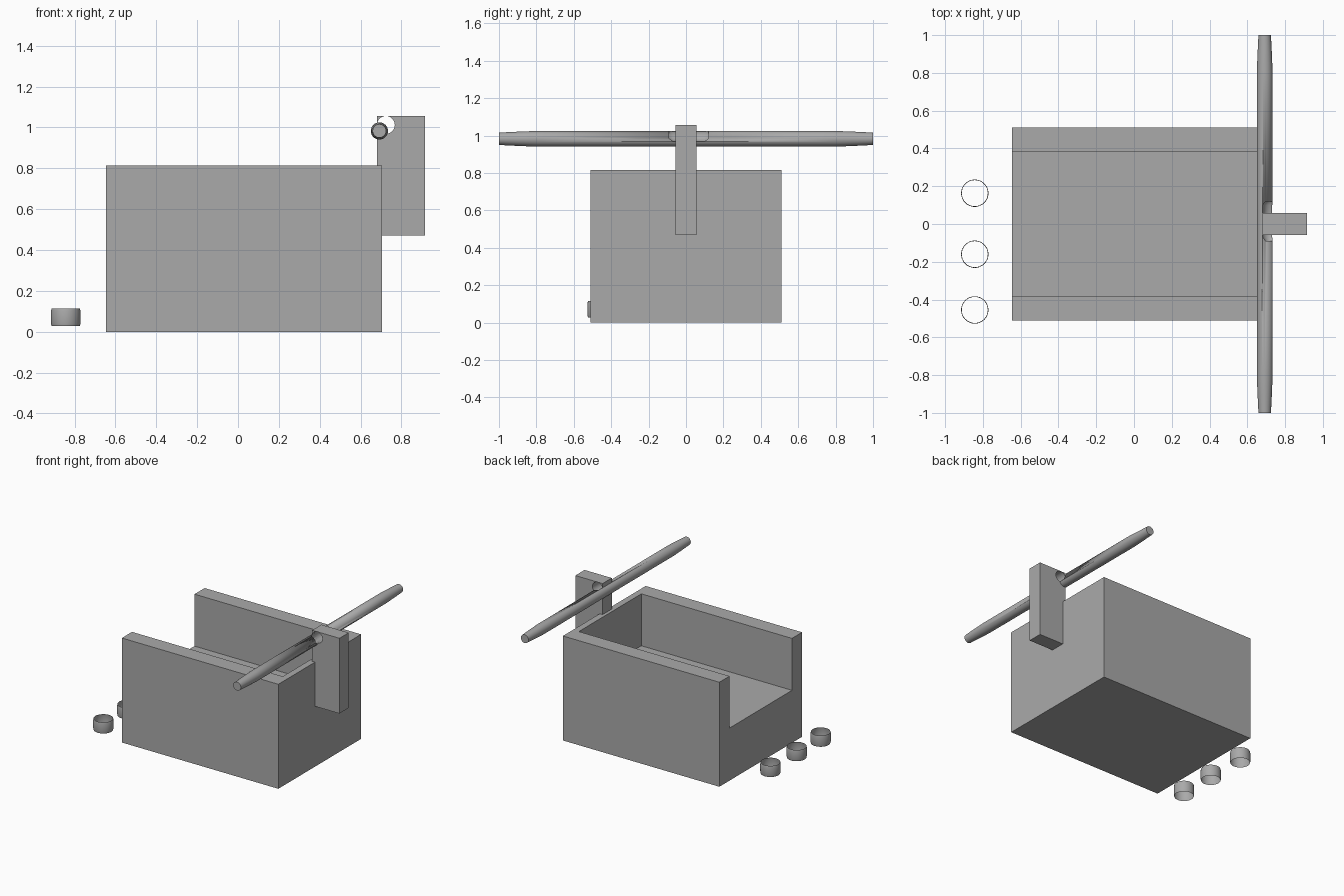
import bpy, bmesh, math

if "Cube" in bpy.data.objects:
    bpy.data.objects.remove(bpy.data.objects["Cube"])

grey = bpy.data.materials.new("grey")
grey.diffuse_color = (0.4, 0.4, 0.4, 1)
grey.use_nodes = True
grey.node_tree.nodes["Principled BSDF"].inputs["Base Color"].default_value = grey.diffuse_color


def finish(name, bm, smooth=False):
    mesh = bpy.data.meshes.new(name)
    bmesh.ops.recalc_face_normals(bm, faces=bm.faces)
    bm.to_mesh(mesh)
    bm.free()
    obj = bpy.data.objects.new(name, mesh)
    bpy.context.collection.objects.link(obj)
    mesh.materials.append(grey)
    if smooth:
        mesh.shade_smooth()
        mesh.set_sharp_from_angle(angle=math.radians(35))
    return obj


def box(name, lo, hi):
    bm = bmesh.new()
    bmesh.ops.create_cube(bm, size=1)
    for v in bm.verts:
        v.co = [(a + b) / 2 + c * (b - a) for a, b, c in zip(lo, hi, v.co)]
    return finish(name, bm)


def lathe(name, profile, centre, axis, sides=32, caps=True):
    """Spin (distance along axis, radius) pairs around the y or z axis."""
    bm = bmesh.new()
    rings = []
    for d, r in profile:
        ring = []
        for i in range(sides):
            a = 2 * math.pi * i / sides
            u, w = r * math.cos(a), r * math.sin(a)
            p = (u, d, w) if axis == "y" else (u, w, d)
            ring.append(bm.verts.new([c + q for c, q in zip(centre, p)]))
        rings.append(ring)
    for a, b in zip(rings, rings[1:]):
        for i in range(sides):
            j = (i + 1) % sides
            bm.faces.new((a[i], a[j], b[j], b[i]))
    if caps:
        bm.faces.new(rings[0])
        bm.faces.new(rings[-1])
    return finish(name, bm, True)


def cut(target, cutter):
    mod = target.modifiers.new("cut", "BOOLEAN")
    mod.operation = "DIFFERENCE"
    mod.solver = "EXACT"
    mod.object = cutter
    cutter.hide_render = True
    cutter.hide_viewport = True


# Open-ended tray with a thick floor
tray = box("tray", (-0.645, -0.51, 0), (0.705, 0.51, 0.815))
cut(tray, box("tray_cutter", (-1, -0.385, 0.41), (0.655, 0.385, 1.2)))

# Upright post and the tapered cross rod resting against it
post = box("post", (0.68, -0.057, 0.47), (0.915, 0.057, 1.057))
rod = lathe("rod", [(-1, 0.033), (-0.9, 0.038), (-0.8, 0.042),
                    (0.8, 0.042), (0.9, 0.038), (1, 0.033)],
            (0.692, 0, 0.983), "y")

# Rounded-end bore through the post that also notches the rod
bore = lathe("bore_cutter", [(-0.09, 0.03), (-0.07, 0.0435),
                             (0.1, 0.0435), (0.12, 0.03)],
             (0.724, 0, 1.0125), "y")
cut(post, bore)
cut(rod, bore)

# Three loose open rings beside the tray
for n, y in enumerate((-0.455, -0.16, 0.163)):
    lathe(f"ring_{n + 1}", [(0.028, 0.069), (0.042, 0.0725),
                            (0.101, 0.0725), (0.115, 0.069)],
          (-0.843, y, 0), "z", caps=False)
